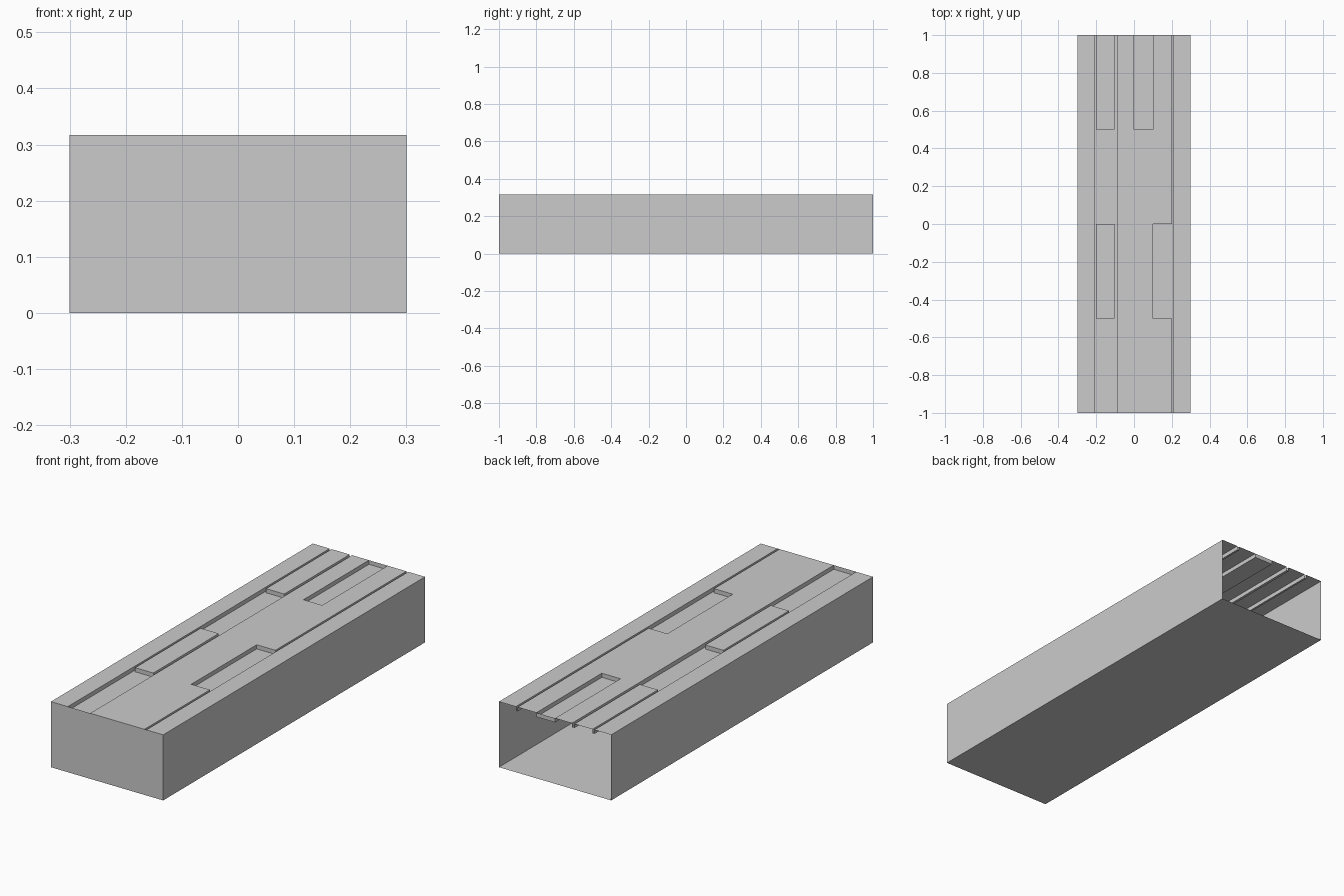
import bpy
import bmesh

if "Cube" in bpy.data.objects:
    bpy.data.objects.remove(bpy.data.objects["Cube"])

H = 0.317      # top height
D = 0.02       # groove and recess depth
XS = [-0.3, -0.21, -0.2, -0.103, -0.09, 0.0, 0.1, 0.2, 0.21, 0.3]
YS = [-1.0, -0.5, 0.0, 0.5, 1.0]

# Sunken areas of the top: x0, x1, y0, y1
SUNK = [
    (-0.21, -0.2, -1, 1), (-0.103, -0.09, -1, 1), (0.2, 0.21, -1, 1),  # long grooves
    (-0.2, -0.103, -1, -0.5), (-0.2, -0.103, 0, 0.5),                  # left bays
    (0.1, 0.2, -0.5, 0), (0.0, 0.1, 0.5, 1),                           # right and rear bays
]


def height(i, j):
    x, y = (XS[i] + XS[i + 1]) / 2, (YS[j] + YS[j + 1]) / 2
    return H - D if any(a < x < b and c < y < d for a, b, c, d in SUNK) else H


def make_object(name, quads):
    bm = bmesh.new()
    for q in quads:
        bm.faces.new([bm.verts.new(p) for p in q])
    bmesh.ops.remove_doubles(bm, verts=bm.verts, dist=1e-5)
    bmesh.ops.recalc_face_normals(bm, faces=bm.faces)
    if max(bm.faces, key=lambda f: f.calc_area()).normal.z * (1 if name == "grooved_top" else -1) < 0:
        bmesh.ops.reverse_faces(bm, faces=bm.faces)
    bmesh.ops.dissolve_limit(bm, angle_limit=0.01, verts=bm.verts, edges=bm.edges)
    mesh = bpy.data.meshes.new(name)
    bm.to_mesh(mesh)
    bm.free()
    obj = bpy.data.objects.new(name, mesh)
    bpy.context.collection.objects.link(obj)
    return obj


# Open-backed shell: floor, two long sides and the front
X, Y = 0.3, 1.0
shell = [[(-X, -Y, 0), (-X, Y, 0), (X, Y, 0), (X, -Y, 0)],
         [(-X, -Y, 0), (X, -Y, 0), (X, -Y, H), (-X, -Y, H)]]
for s in (-X, X):
    shell.append([(s, -Y, 0), (s, Y, 0), (s, Y, H), (s, -Y, H)])
make_object("open_shell", shell)

# Top sheet with stepped grooves and bays
top = []
nx, ny = len(XS) - 1, len(YS) - 1
for i in range(nx):
    for j in range(ny):
        x0, x1, y0, y1 = XS[i], XS[i + 1], YS[j], YS[j + 1]
        z = height(i, j)
        top.append([(x0, y0, z), (x1, y0, z), (x1, y1, z), (x0, y1, z)])
        if i + 1 < nx and height(i + 1, j) != z:
            w = height(i + 1, j)
            top.append([(x1, y0, z), (x1, y1, z), (x1, y1, w), (x1, y0, w)])
        if j + 1 < ny and height(i, j + 1) != z:
            w = height(i, j + 1)
            top.append([(x0, y1, z), (x1, y1, z), (x1, y1, w), (x0, y1, w)])
# End wall of the rear bay
top.append([(0, Y, H - D), (0.1, Y, H - D), (0.1, Y, H), (0, Y, H)])
make_object("grooved_top", top)
